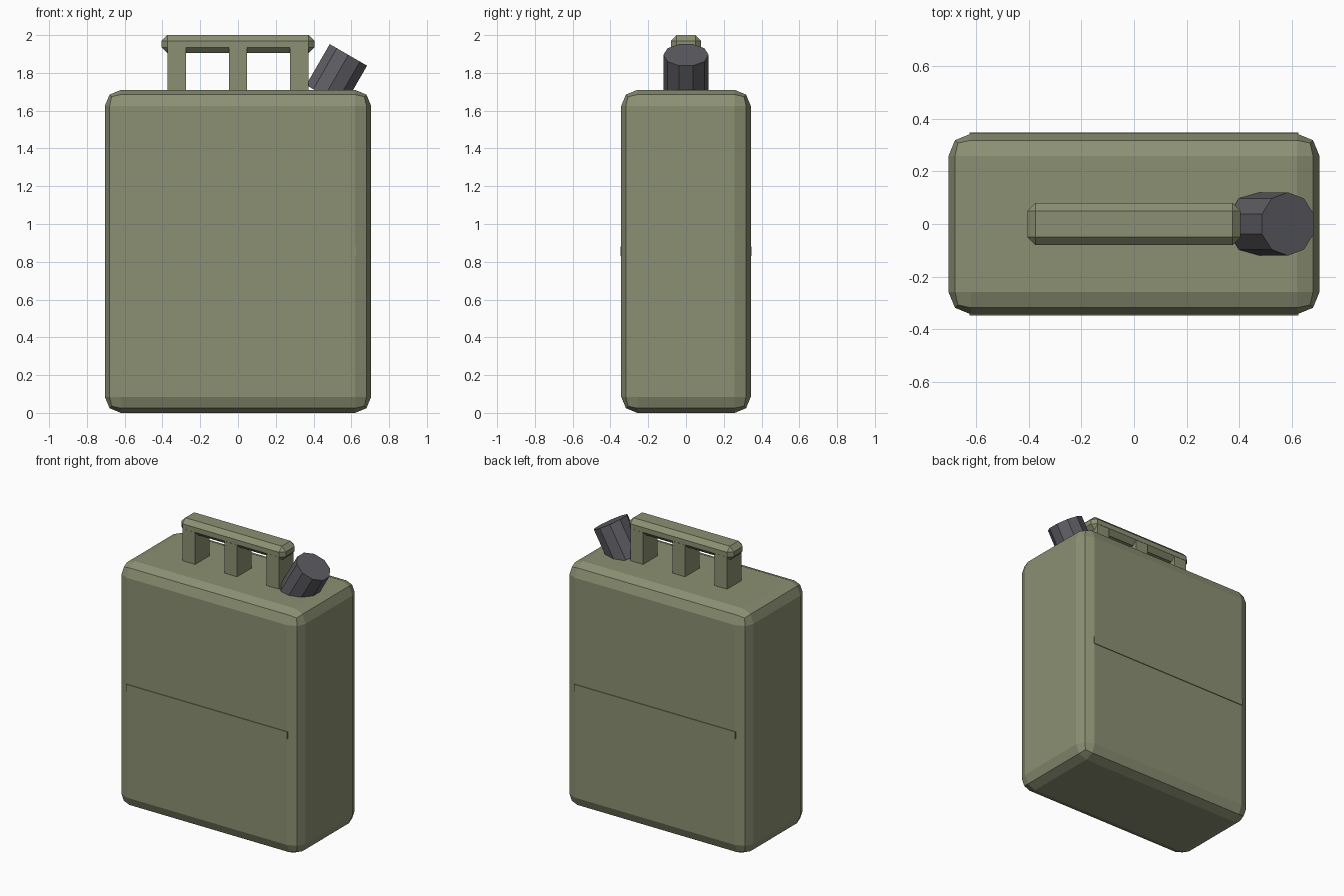
import bpy, bmesh
from math import radians

if "Cube" in bpy.data.objects:
    bpy.data.objects.remove(bpy.data.objects["Cube"])


def material(name, rgb):
    m = bpy.data.materials.new(name)
    m.diffuse_color = (*rgb, 1)
    m.use_nodes = True
    m.node_tree.nodes["Principled BSDF"].inputs["Base Color"].default_value = m.diffuse_color
    return m


OLIVE = material("olive_paint", (0.26, 0.28, 0.17))
GREY = material("dark_grey", (0.11, 0.11, 0.125))


def finish(name, bm, mat):
    mesh = bpy.data.meshes.new(name)
    bm.to_mesh(mesh)
    bm.free()
    mesh.materials.append(mat)
    ob = bpy.data.objects.new(name, mesh)
    bpy.context.collection.objects.link(ob)
    return ob


def box(name, centre, size, bevel=0, segments=1):
    bm = bmesh.new()
    bmesh.ops.create_cube(bm, size=1)
    bmesh.ops.scale(bm, vec=size, verts=bm.verts)
    ob = finish(name, bm, OLIVE)
    ob.location = centre
    if bevel:
        mod = ob.modifiers.new("Bevel", 'BEVEL')
        mod.width = bevel
        mod.segments = segments
    return ob


# Tank body with rounded edges
box("tank_body", (0, 0, 0.855), (1.41, 0.686, 1.71), 0.085, 2)

# Shallow ribs across the front and back
for side, y in (("front", -0.335), ("back", 0.335)):
    box(f"{side}_rib", (0, y, 0.855), (1.25, 0.026, 0.05))

# Carrying handle: chamfered grip on three posts
box("handle_grip", (0, 0, 1.952), (0.81, 0.16, 0.096), 0.031)
for side, x in (("left", -0.325), ("middle", 0), ("right", 0.325)):
    box(f"{side}_handle_post", (x, 0, 1.815), (0.097, 0.158, 0.25))

# Tilted ten-sided spout cap
bm = bmesh.new()
bmesh.ops.create_cone(bm, cap_ends=True, segments=10, radius1=0.12, radius2=0.12, depth=0.25)
cap = finish("spout_cap", bm, GREY)
cap.location = (0.522, 0, 1.787)
cap.rotation_euler.y = radians(30)
